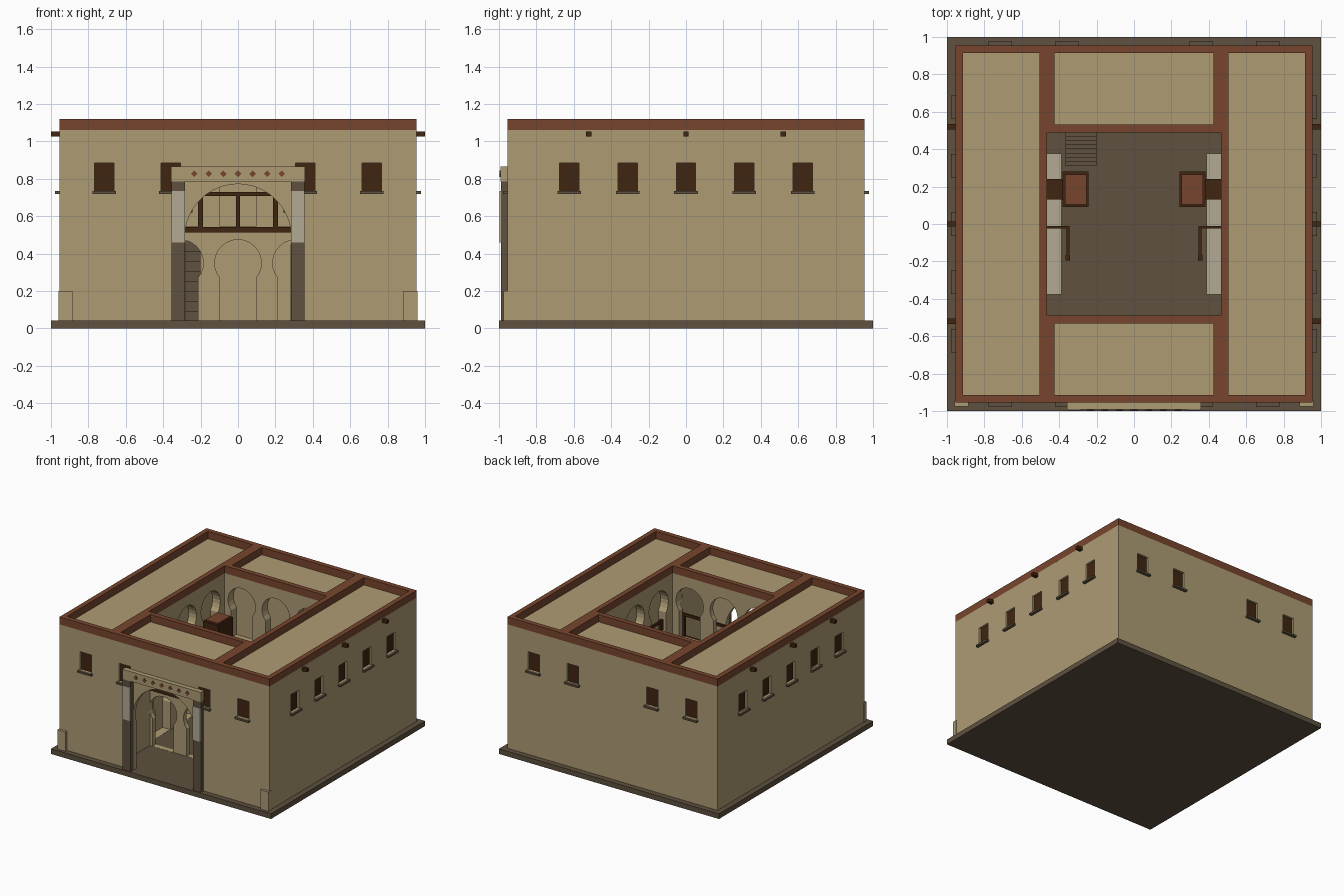
import bpy, bmesh, math
from mathutils import Matrix, Vector

if "Cube" in bpy.data.objects:
    bpy.data.objects.remove(bpy.data.objects["Cube"])


def material(name, rgb):
    m = bpy.data.materials.new(name)
    m.diffuse_color = (*rgb, 1)
    m.use_nodes = True
    m.node_tree.nodes["Principled BSDF"].inputs["Base Color"].default_value = m.diffuse_color
    return m


TAN = material("sand plaster", (0.42, 0.33, 0.175))
RED = material("red brown", (0.185, 0.06, 0.027))
GREY = material("dark stone", (0.112, 0.082, 0.049))
WOOD = material("dark wood", (0.05, 0.018, 0.005))
PALE = material("pale plaster", (0.45, 0.40, 0.30))


def finish(name, bm, mat, turn=0):
    """Turn the mesh by quarter turns about z and link it as an object."""
    bmesh.ops.rotate(bm, verts=bm.verts, matrix=Matrix.Rotation(turn * math.pi / 2, 3, 'Z'))
    bmesh.ops.recalc_face_normals(bm, faces=bm.faces)
    me = bpy.data.meshes.new(name)
    bm.to_mesh(me)
    bm.free()
    me.materials.append(mat)
    ob = bpy.data.objects.new(name, me)
    bpy.context.collection.objects.link(ob)
    return ob


def add_box(bm, x0, x1, y0, y1, z0, z1):
    c = Vector(((x0 + x1) / 2, (y0 + y1) / 2, (z0 + z1) / 2))
    bmesh.ops.create_cube(bm, size=1, matrix=Matrix.Translation(c)
                          @ Matrix.Diagonal((x1 - x0, y1 - y0, z1 - z0, 1)))


def boxes(name, mat, items, turn=0):
    bm = bmesh.new()
    for b in items:
        add_box(bm, *b)
    return finish(name, bm, mat, turn)


def add_prism(bm, pts, y0, y1):
    """Extrude an (x, z) outline along y."""
    f = bm.faces.new([bm.verts.new((x, y0, z)) for x, z in pts])
    r = bmesh.ops.extrude_face_region(bm, geom=[f])
    bmesh.ops.translate(bm, vec=(0, y1 - y0, 0),
                        verts=[v for v in r['geom'] if isinstance(v, bmesh.types.BMVert)])


def arch(cx, half, radius, z0, zc, n=18):
    a = math.acos(half / radius)
    arc = [-a + (math.pi + 2 * a) * i / n for i in range(n + 1)]
    return ([(cx + half, z0)] + [(cx + radius * math.cos(t), zc + radius * math.sin(t)) for t in arc]
            + [(cx - half, z0)])


def cut(ob, cutter):
    m = ob.modifiers.new("cut", 'BOOLEAN')
    m.operation, m.solver, m.object = 'DIFFERENCE', 'EXACT', cutter
    bpy.context.view_layer.objects.active = ob
    bpy.ops.object.modifier_apply(modifier=m.name)
    bpy.data.objects.remove(cutter)


# Plinth and courtyard paving
boxes("plinth", GREY, [(-1, 1, -1, 1, 0, 0.042)])

# Four wings
W, CX, CY, Z0, ROOF, TOP = 0.955, 0.465, 0.49, 0.04, 1.06, 1.12
plans = {
    "front": (-CX, CX, -W, -CY),
    "right": (CX, W, -W, W),
    "back": (-CX, CX, CY, W),
    "left": (-W, -CX, -W, W),
}
wings = {}
for name, (x0, x1, y0, y1) in plans.items():
    wings[name] = boxes(name + "_wing", TAN, [(x0, x1, y0, y1, Z0, ROOF)])
    # Raised parapet around each roof
    t = 0.041
    boxes(name + "_parapet", RED, [
        (x0, x1, y0, y0 + t, ROOF, TOP), (x0, x1, y1 - t, y1, ROOF, TOP),
        (x0, x0 + t, y0 + t, y1 - t, ROOF, TOP), (x1 - t, x1, y0 + t, y1 - t, ROOF, TOP)])

# Hollow entrance hall with its arched gateway
cut(wings["front"], boxes("hall_void", TAN, [(-0.43, 0.43, -0.92, -0.53, 0.03, 1.0)]))
bm = bmesh.new()
add_prism(bm, arch(0, 0.28, 0.285, 0.03, 0.487, 28), -1.0, -0.9)
cut(wings["front"], finish("gate_void", bm, TAN))


# Two tiers of horseshoe arches facing the courtyard
def arcade(wing, turn, wall, depth):
    bm = bmesh.new()
    for zb, zc in ((0.043, 0.35), (0.545, 0.85)):
        for cx in (-0.31, 0, 0.31):
            add_prism(bm, arch(cx, 0.095, 0.125, zb, zc), wall - 0.02, wall + depth)
    cut(wings[wing], finish("arcade_void", bm, TAN, turn))


arcade("back", 0, CY, 0.07)
arcade("left", 1, CX, 0.07)
arcade("front", 2, CY, 0.08)
arcade("right", 3, CX, 0.07)

# Outer windows: recessed openings, dark shutters and stone sills
sides = [("front", 0, (-0.36, 0.36)), ("right", 1, (-0.625, -0.3125, 0, 0.3125, 0.625)),
         ("back", 2, (-0.36, 0.36)), ("left", 3, (-0.625, -0.3125, 0, 0.3125, 0.625))]
ends = {"left": [(0, -0.715), (2, 0.715)], "right": [(0, 0.715), (2, -0.715)]}


def windows(wing, turn, xs):
    cut(wings[wing], boxes("window_void", TAN,
                           [(x - 0.052, x + 0.052, -1, -0.93, 0.735, 0.885) for x in xs], turn))
    boxes(wing + "_shutters", WOOD,
          [(x - 0.052, x + 0.052, -0.938, -0.929, 0.735, 0.885) for x in xs], turn)
    boxes(wing + "_sills", GREY,
          [(x - 0.063, x + 0.063, -0.978, -0.94, 0.72, 0.735) for x in xs], turn)


for wing, turn, xs in sides:
    windows(wing, turn, xs)
for wing, spots in ends.items():
    for turn, x in spots:
        windows(wing, turn, [x])

# Roof beam ends on the side walls
for turn in (1, 3):
    boxes("roof_beam_ends", WOOD,
          [(y - 0.014, y + 0.014, -1, -0.94, 1.027, 1.053) for y in (-0.52, 0, 0.52)], turn)

# Gate surround: pillars, pale panels, lintel with diamonds
for s in (-1, 1):
    a, b = sorted((s * 0.283, s * 0.355))
    boxes("gate_pillar", GREY, [(a, b, -0.99, -0.95, Z0, 0.785)])
    boxes("pillar_panel", PALE, [(a, b, -0.998, -0.989, 0.46, 0.735)])
    a, b = sorted((s * 0.885, s * 0.96))
    boxes("corner_guard", TAN, [(a, b, -0.975, -0.94, Z0, 0.2)])
boxes("gate_lintel", TAN, [(-0.357, 0.357, -0.992, -0.95, 0.785, 0.865)])
bm = bmesh.new()
for i in range(-3, 4):
    x = i * 0.078
    add_prism(bm, [(x + 0.018, 0.827), (x, 0.845), (x - 0.018, 0.827), (x, 0.809)], -0.998, -0.99)
finish("lintel_diamonds", bm, RED)

# Gallery floor beam and railing behind the gate
boxes("hall_gallery", WOOD, [(-0.44, 0.44, -0.56, -0.525, 0.512, 0.542),
                             (-0.44, 0.44, -0.55, -0.535, 0.708, 0.73)]
      + [(x - 0.012, x + 0.012, -0.552, -0.533, 0.54, 0.71) for x in (-0.4, -0.2, 0, 0.2, 0.4)])

# Courtyard side balconies, projecting wooden bays and lamp brackets
for s in (-1, 1):
    def span(a, b):
        return sorted((s * a, s * b))
    boxes("side_balcony", PALE, [(*span(0.388, 0.467), -0.378, 0.378, 0.505, 0.542)])
    boxes("wooden_bay", WOOD, [(*span(0.242, 0.382), 0.09, 0.28, 0.62, 0.84),
                               (*span(0.38, 0.467), 0.13, 0.24, 0.60, 0.625)])
    boxes("bay_roof", RED, [(*span(0.255, 0.37), 0.105, 0.265, 0.835, 0.85)])
    boxes("lamp_bracket", WOOD, [(*span(0.345, 0.362), -0.18, -0.01, 0.80, 0.82),
                                 (*span(0.341, 0.367), -0.195, -0.165, 0.74, 0.825),
                                 (*span(0.35, 0.467), -0.025, -0.01, 0.80, 0.82)])

# Corner stair climbing to the back wall
n = 8
boxes("courtyard_stair", GREY,
      [(-0.367, -0.2, 0.31 + i * 0.0225, 0.31 + (i + 1) * 0.0225, Z0, Z0 + (i + 1) * 0.053)
       for i in range(n)])
